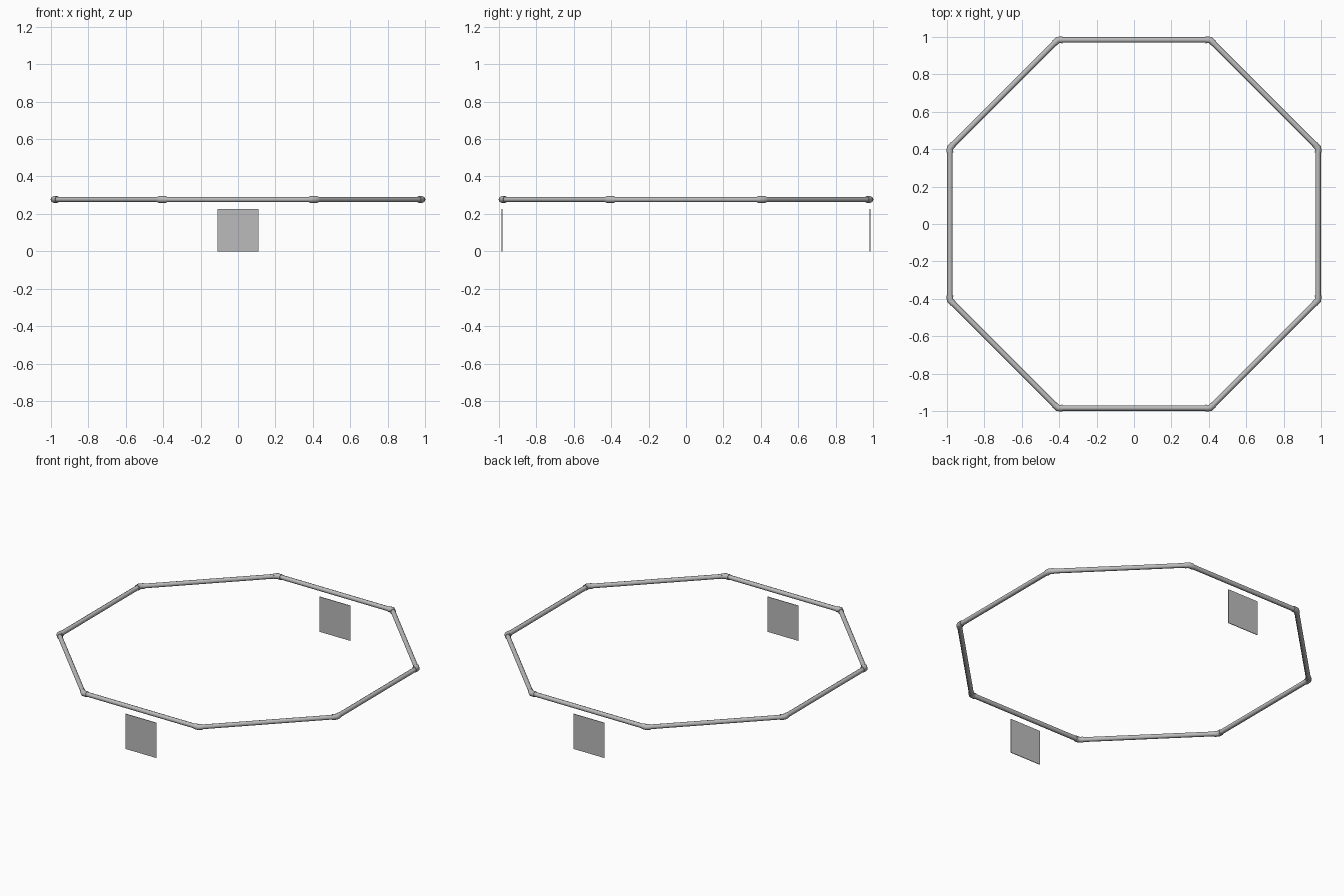
import bpy, bmesh, math
from mathutils import Vector

if "Cube" in bpy.data.objects:
    bpy.data.objects.remove(bpy.data.objects["Cube"])

A = 0.984                                # distance from centre to each rail axis
Z = 0.277                                # height of rail axis
R = A / math.cos(math.pi / 8)

def mat(name, v):
    m = bpy.data.materials.new(name)
    m.diffuse_color = (v, v, v, 1)
    m.use_nodes = True
    m.node_tree.nodes["Principled BSDF"].inputs["Base Color"].default_value = m.diffuse_color
    return m

grey = mat("light_grey", 0.5)

def corner(i):
    a = math.pi / 8 + i * math.pi / 4
    return Vector((R * math.cos(a), R * math.sin(a), Z))

def tube(name, pts, r, cyclic=False):
    c = bpy.data.curves.new(name, 'CURVE')
    c.dimensions = '3D'
    c.bevel_depth = r
    c.bevel_resolution = 2
    c.use_fill_caps = True
    s = c.splines.new('POLY')
    s.points.add(len(pts) - 1)
    for p, q in zip(s.points, pts):
        p.co = (*q, 1)
    s.use_cyclic_u = cyclic
    o = bpy.data.objects.new(name, c)
    bpy.context.collection.objects.link(o)
    c.materials.append(grey)
    return o

# Eight straight rails and the elbow joining each pair
for i in range(8):
    p, nxt, prev = corner(i), corner(i + 1), corner(i - 1)
    tube("rail", [p, nxt], 0.0145)
    d1, d2 = (prev - p).normalized(), (nxt - p).normalized()
    tube("elbow", [p + d1 * 0.025, p, p + d2 * 0.025], 0.018)

# Hanging panels, front and back
for name, s in (("front_panel", -1), ("back_panel", 1)):
    bpy.ops.mesh.primitive_cube_add(size=1, location=(0, s * A, 0.1125))
    o = bpy.context.object
    o.name = name
    o.scale = (0.22, 0.004, 0.225)
    o.data.materials.append(grey)
